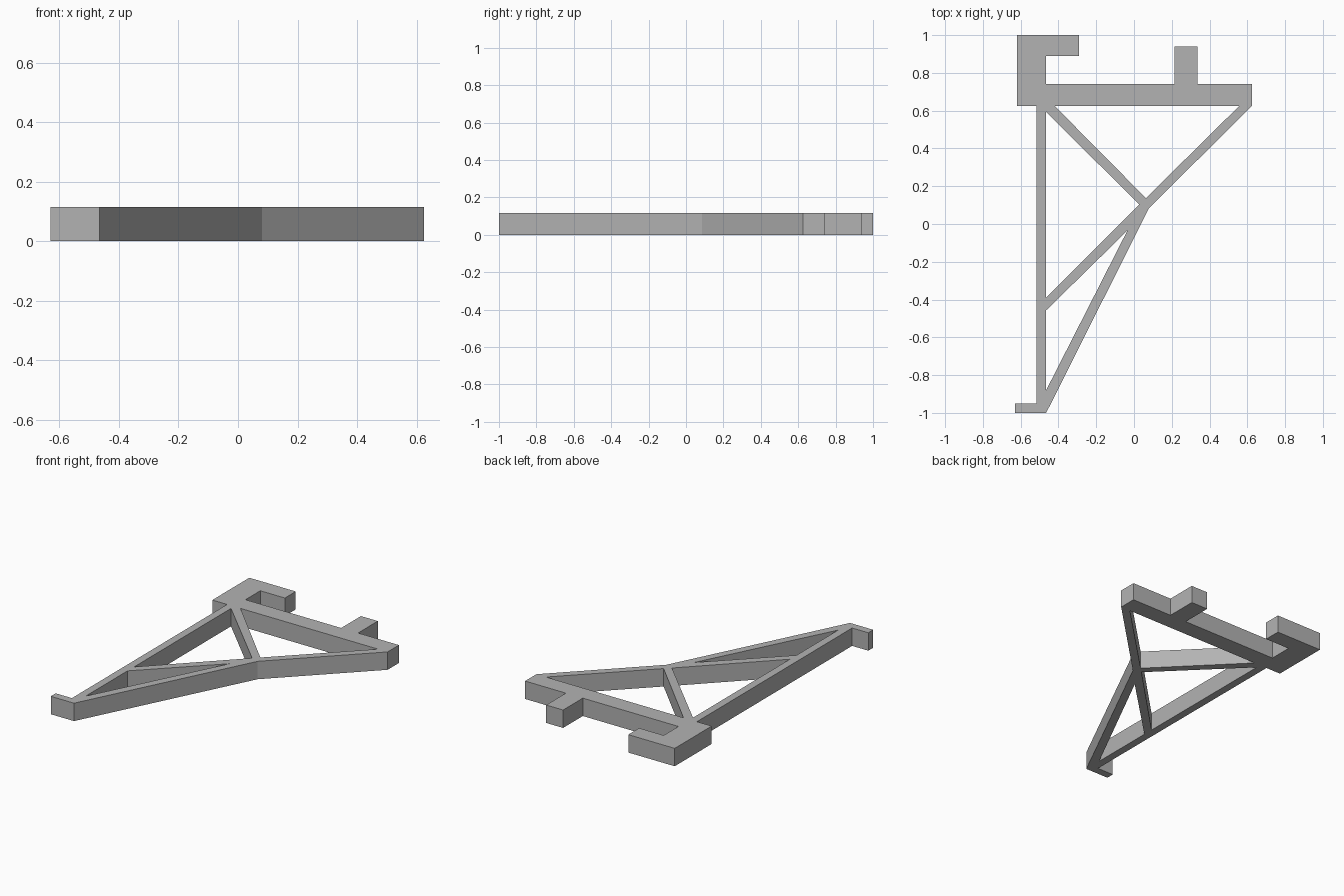
import bpy, bmesh

if "Cube" in bpy.data.objects:
    bpy.data.objects.remove(bpy.data.objects["Cube"])

THICKNESS = 0.115

# Outer profile: hooked corner, top rail with peg, braced edge, foot, upright
outline = [(-0.62, 1), (-0.29, 1), (-0.29, 0.89), (-0.465, 0.89), (-0.465, 0.74),
           (0.215, 0.74), (0.215, 0.94), (0.335, 0.94), (0.335, 0.74), (0.625, 0.74),
           (0.625, 0.625), (0.08, 0.085), (-0.465, -1), (-0.63, -1), (-0.63, -0.95),
           (-0.515, -0.95), (-0.515, 0.625), (-0.62, 0.625)]
# Triangular openings between the braces
holes = [[(-0.42, 0.625), (0.557, 0.625), (0.063, 0.137)],
         [(-0.465, 0.593), (0.028, 0.103), (-0.465, -0.39)],
         [(-0.465, -0.457), (-0.035, -0.035), (-0.465, -0.88)]]

# Flat filled curve extruded to the plate thickness
curve = bpy.data.curves.new("bracket_profile", 'CURVE')
curve.dimensions = '2D'
curve.fill_mode = 'BOTH'
curve.extrude = THICKNESS / 2
for loop in [outline] + holes:
    spline = curve.splines.new('POLY')
    spline.points.add(len(loop) - 1)
    for p, (x, y) in zip(spline.points, loop):
        p.co = (x, y, 0, 1)
    spline.use_cyclic_u = True
helper = bpy.data.objects.new("bracket_profile", curve)
bpy.context.collection.objects.link(helper)
bpy.context.view_layer.update()
mesh = bpy.data.meshes.new_from_object(
    helper.evaluated_get(bpy.context.evaluated_depsgraph_get()))
bpy.data.objects.remove(helper)

# Weld the caps to the walls and stand the plate on the floor
bm = bmesh.new()
bm.from_mesh(mesh)
bmesh.ops.remove_doubles(bm, verts=bm.verts, dist=1e-4)
bmesh.ops.translate(bm, verts=bm.verts, vec=(0, 0, THICKNESS / 2))
bmesh.ops.recalc_face_normals(bm, faces=bm.faces)
for f in bm.faces:
    f.smooth = False
bm.to_mesh(mesh)
bm.free()

# Single grey finish
grey = bpy.data.materials.new("grey")
grey.diffuse_color = (0.45, 0.45, 0.45, 1)
grey.use_nodes = True
grey.node_tree.nodes["Principled BSDF"].inputs["Base Color"].default_value = grey.diffuse_color
mesh.materials.clear()
mesh.materials.append(grey)
mesh.name = "truss_bracket"
bracket = bpy.data.objects.new("truss_bracket", mesh)
bpy.context.collection.objects.link(bracket)
